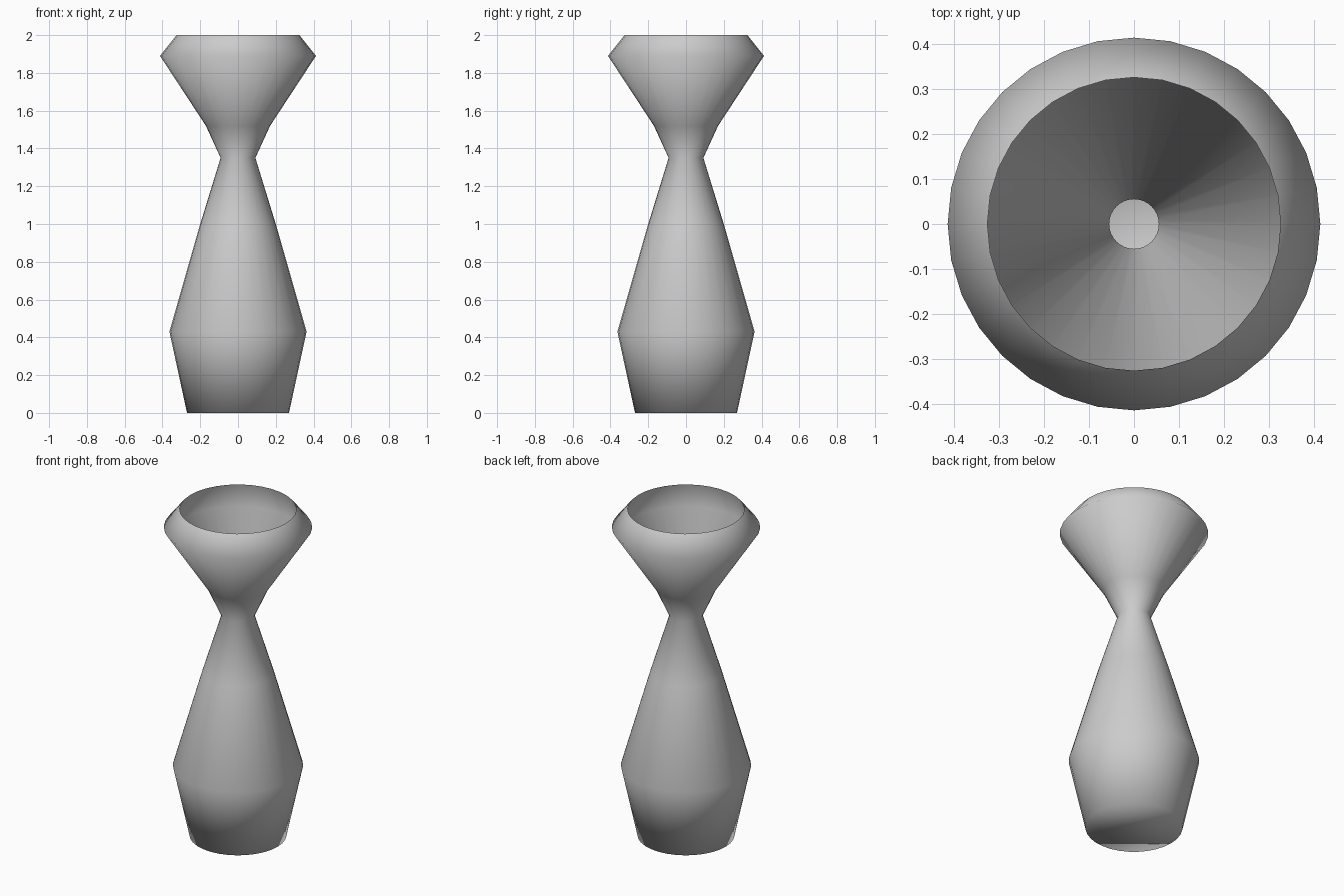
import bpy, bmesh, math

if "Cube" in bpy.data.objects:
    bpy.data.objects.remove(bpy.data.objects["Cube"])

SIDES = 32

# Profile (radius, height): outside from base to rim, then inside down to the floor
outer = [(0.27, 0), (0.363, 0.43), (0.20, 1.0), (0.092, 1.35),
         (0.17, 1.52), (0.413, 1.89), (0.325, 2.0)]
inner = [(0.36, 1.85), (0.055, 1.35), (0.165, 1.0), (0.325, 0.43), (0.24, 0.04)]


def lathe(name, profile):
    """Revolve the profile around z and cap both ends."""
    bm = bmesh.new()
    rings = []
    for r, z in profile:
        rings.append([bm.verts.new((r * math.cos(2 * math.pi * i / SIDES),
                                    r * math.sin(2 * math.pi * i / SIDES), z))
                      for i in range(SIDES)])
    for a, b in zip(rings, rings[1:]):
        for i in range(SIDES):
            j = (i + 1) % SIDES
            bm.faces.new((a[i], a[j], b[j], b[i]))
    bm.faces.new(rings[0][::-1])
    bm.faces.new(rings[-1])
    bmesh.ops.recalc_face_normals(bm, faces=bm.faces)
    mesh = bpy.data.meshes.new(name)
    bm.to_mesh(mesh)
    bm.free()
    obj = bpy.data.objects.new(name, mesh)
    bpy.context.collection.objects.link(obj)
    return obj


# Hollow vase, soft along the body with a crisp rim
vase = lathe("vase", outer + inner)
bpy.context.view_layer.objects.active = vase
vase.select_set(True)
bpy.ops.object.shade_smooth_by_angle(angle=math.radians(80))
